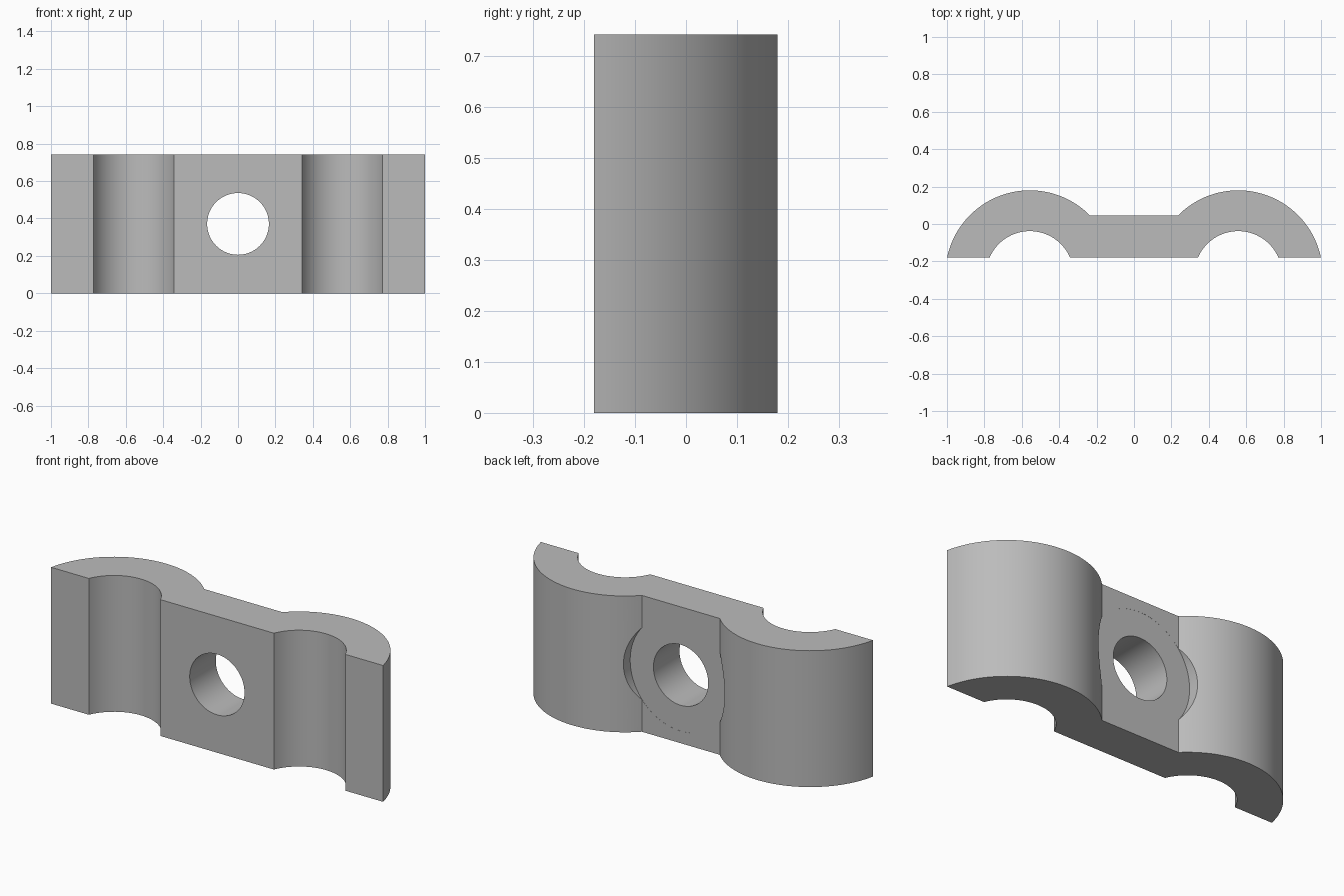
import bpy
import bmesh
from math import sqrt, atan2, cos, sin, pi, radians

if "Cube" in bpy.data.objects:
    bpy.data.objects.remove(bpy.data.objects["Cube"], do_unlink=True)

HEIGHT = 0.742
FRONT, WEB = -0.18, 0.045           # front plane and back of the middle web
CX, CY = 0.557, -0.272              # shared centre of the saddle arcs
R_OUT, R_IN = 0.452, 0.234

grey = bpy.data.materials.new("plain grey")
grey.use_nodes = True
grey.diffuse_color = (0.5, 0.5, 0.5, 1)
grey.node_tree.nodes["Principled BSDF"].inputs["Base Color"].default_value = (0.5, 0.5, 0.5, 1)


def arc(radius, y_start, side_start, y_end, side_end, steps):
    """Arc over the saddle centre, between two heights on the given sides."""
    def angle(y, side):
        dy = y - CY
        return atan2(dy, side * sqrt(radius ** 2 - dy ** 2))
    a, b = angle(y_start, side_start), angle(y_end, side_end)
    return [(CX + radius * cos(a + (b - a) * i / steps),
             CY + radius * sin(a + (b - a) * i / steps)) for i in range(steps + 1)]


# Half profile from the front centre outwards and back to the web, then mirrored
half = arc(R_IN, FRONT, -1, FRONT, 1, 32) + arc(R_OUT, FRONT, 1, WEB, -1, 48)
outline = half + [(-x, y) for x, y in reversed(half)]

bm = bmesh.new()
face = bm.faces.new([bm.verts.new((x, y, 0)) for x, y in outline])
top = bmesh.ops.extrude_face_region(bm, geom=[face])["geom"]
bmesh.ops.translate(bm, vec=(0, 0, HEIGHT),
                    verts=[v for v in top if isinstance(v, bmesh.types.BMVert)])
bmesh.ops.recalc_face_normals(bm, faces=bm.faces)
mesh = bpy.data.meshes.new("double_clamp")
bm.to_mesh(mesh)
bm.free()
clamp = bpy.data.objects.new("double_clamp", mesh)
bpy.context.collection.objects.link(clamp)
mesh.materials.append(grey)


def drill(name, radius, y0, y1):
    """Cut a round hole along y through the middle of the clamp."""
    bpy.ops.mesh.primitive_cylinder_add(vertices=96, radius=radius, depth=y1 - y0,
                                        location=(0, (y0 + y1) / 2, HEIGHT / 2),
                                        rotation=(pi / 2, 0, 0))
    cutter = bpy.context.object
    cutter.name = name
    cutter.data.materials.append(grey)
    mod = clamp.modifiers.new(name, "BOOLEAN")
    mod.operation, mod.solver, mod.object = "DIFFERENCE", "EXACT", cutter
    bpy.context.view_layer.objects.active = clamp
    bpy.ops.object.modifier_apply(modifier=name)
    bpy.data.objects.remove(cutter, do_unlink=True)


# Screw hole, and the washer seat that bites into both saddles at the back
drill("screw_hole", 0.165, -0.4, 0.4)
drill("washer_seat", 0.305, WEB - 0.0005, 0.4)

bpy.ops.object.select_all(action="DESELECT")
clamp.select_set(True)
bpy.context.view_layer.objects.active = clamp
bpy.ops.object.shade_smooth_by_angle(angle=radians(30))
